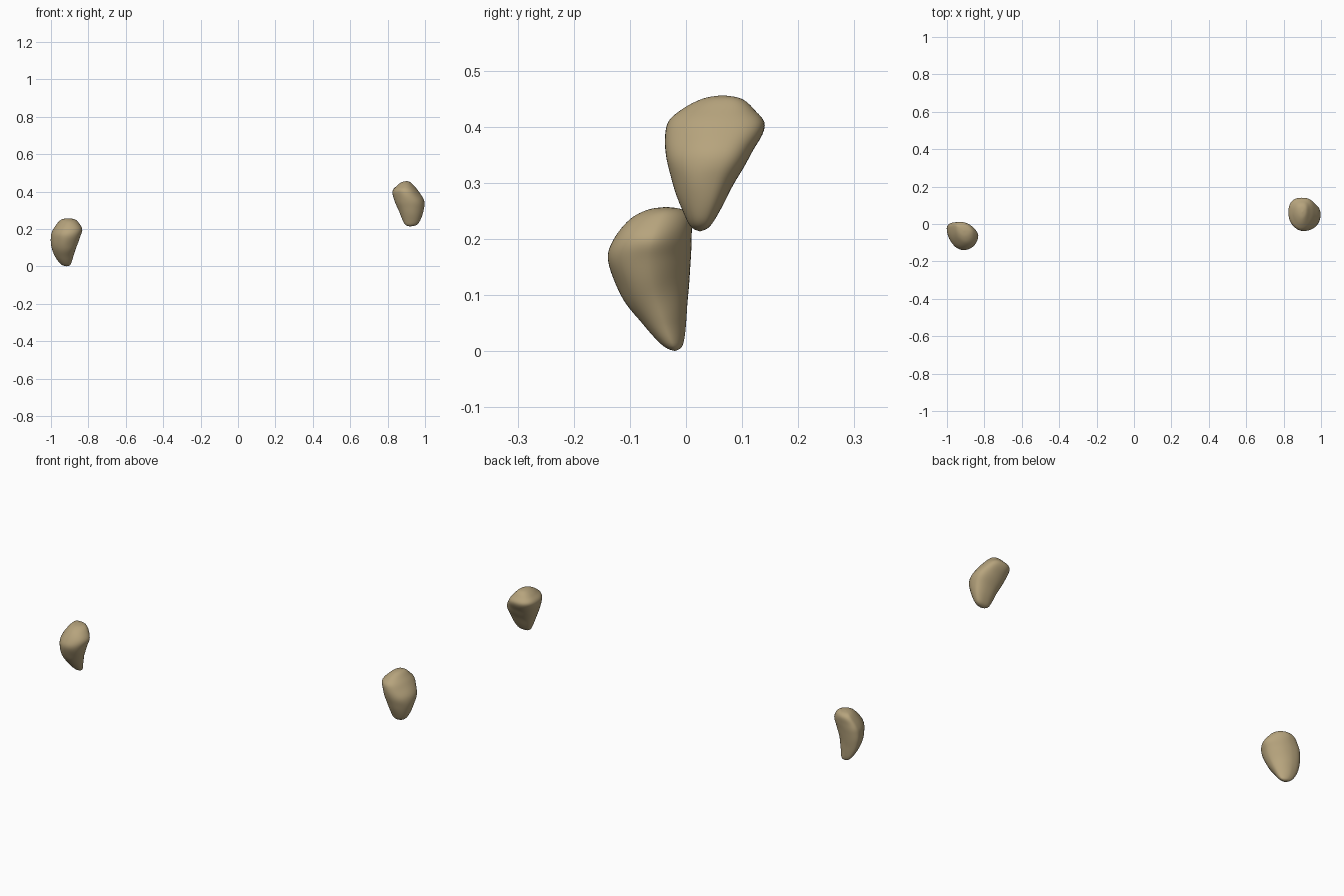
import bpy, bmesh, math
from mathutils import Vector, noise

if "Cube" in bpy.data.objects:
    bpy.data.objects.remove(bpy.data.objects["Cube"])

stone = bpy.data.materials.new("tan stone")
stone.diffuse_color = (0.47, 0.37, 0.205, 1)
stone.use_nodes = True
stone.node_tree.nodes["Principled BSDF"].inputs["Base Color"].default_value = stone.diffuse_color

SEG, STEPS = 48, 6


def spline(rows):
    """Smoothly interpolate rows of ring measurements (Catmull-Rom)."""
    rows = [Vector(r) for r in rows]
    out = []
    for i in range(len(rows) - 1):
        a, b = rows[max(i - 1, 0)], rows[i]
        c, d = rows[i + 1], rows[min(i + 2, len(rows) - 1)]
        for k in range(STEPS):
            t = k / STEPS
            out.append(0.5 * (2 * b + (c - a) * t + (2 * a - 5 * b + 4 * c - d) * t * t
                              + (3 * b - a - 3 * c + d) * t ** 3))
    return out + [rows[-1]]


def rock(name, rows, frac, power):
    """rows: z, left, right, front, back. frac: where each side's extreme sits.
    power: roundness of the quadrants (back right, back left, front left, front right)."""
    ly, ry, fx, bx = frac
    bm = bmesh.new()
    rings = []
    for z, xl, xr, yf, yb in spline(rows)[1:-1]:
        ring = []
        for s in range(SEG):
            a = 2 * math.pi * s / SEG
            c, n = math.cos(a), math.sin(a)
            q = power[int(4 * s / SEG)]
            xm = xl + (xr - xl) * (bx if n >= 0 else fx)
            ym = yf + (yb - yf) * (ry if c >= 0 else ly)
            x = xm + ((xr if c >= 0 else xl) - xm) * abs(c) ** q
            y = ym + ((yb if n >= 0 else yf) - ym) * abs(n) ** q
            # gentle lumps
            p = Vector((x, y, z))
            k = 1 + 0.035 * noise.noise(p * 18)
            mid = Vector(((xl + xr) / 2, (yf + yb) / 2, z))
            ring.append(bm.verts.new(mid + (p - mid) * k))
        rings.append(ring)
    for lo, hi in zip(rings, rings[1:]):
        for s in range(SEG):
            t = (s + 1) % SEG
            bm.faces.new((lo[s], lo[t], hi[t], hi[s]))
    # tips
    for ring, row in ((rings[0], rows[0]), (rings[-1], rows[-1])):
        tip = bm.verts.new(((row[1] + row[2]) / 2, (row[3] + row[4]) / 2, row[0]))
        for s in range(SEG):
            bm.faces.new((ring[s], ring[(s + 1) % SEG], tip))
    bmesh.ops.smooth_vert(bm, verts=bm.verts, factor=0.3, use_axis_x=True,
                          use_axis_y=True, use_axis_z=True)
    bmesh.ops.recalc_face_normals(bm, faces=bm.faces)
    me = bpy.data.meshes.new(name)
    bm.to_mesh(me)
    bm.free()
    for f in me.polygons:
        f.use_smooth = True
    me.materials.append(stone)
    ob = bpy.data.objects.new(name, me)
    bpy.context.collection.objects.link(ob)


# low rock on the left, flat at the back
rock("left_rock", [
    (0.000, -0.915, -0.915, -0.020, -0.020),
    (0.010, -0.945, -0.895, -0.042, -0.006),
    (0.050, -0.977, -0.882, -0.079, 0.000),
    (0.100, -0.996, -0.865, -0.116, 0.004),
    (0.160, -1.001, -0.842, -0.138, 0.008),
    (0.200, -0.988, -0.834, -0.129, 0.011),
    (0.235, -0.962, -0.853, -0.100, 0.010),
    (0.252, -0.940, -0.875, -0.068, -0.006),
    (0.257, -0.910, -0.910, -0.035, -0.035)],
    (0.78, 0.48, 0.55, 0.40), (1.2, 0.8, 1.05, 1.0))

# higher rock on the right, overhanging at the back
rock("right_rock", [
    (0.213, 0.920, 0.920, 0.025, 0.025),
    (0.222, 0.895, 0.955, 0.008, 0.042),
    (0.250, 0.879, 0.977, -0.006, 0.060),
    (0.300, 0.858, 0.993, -0.025, 0.086),
    (0.350, 0.838, 0.995, -0.036, 0.115),
    (0.402, 0.825, 0.965, -0.035, 0.140),
    (0.430, 0.848, 0.942, -0.008, 0.122),
    (0.450, 0.875, 0.922, 0.030, 0.098),
    (0.456, 0.900, 0.900, 0.065, 0.065)],
    (0.55, 0.60, 0.50, 0.50), (0.8, 0.85, 1.05, 1.0))
